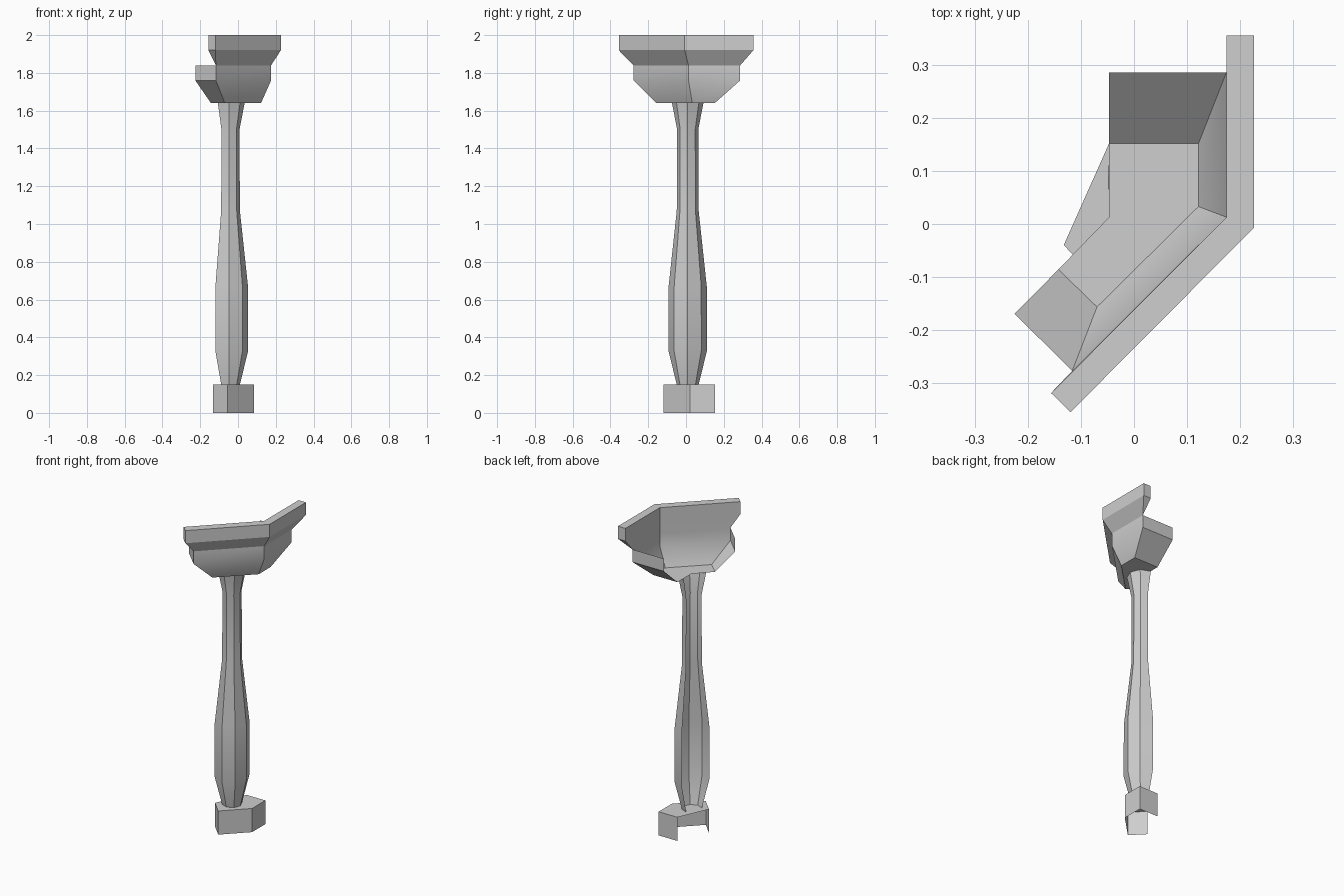
import bpy, bmesh, math

cube = bpy.data.objects.get("Cube")
if cube:
    bpy.data.objects.remove(cube, do_unlink=True)

GREY = (0.62, 0.62, 0.62, 1)
stone = bpy.data.materials.new("plain_grey")
stone.use_nodes = True
stone.diffuse_color = GREY
stone.node_tree.nodes["Principled BSDF"].inputs["Base Color"].default_value = GREY


def loft(name, sections, closed=False, floor=None, lid=False):
    """Skin (z, outline) sections; outlines run counter-clockwise from above."""
    bm = bmesh.new()
    rings = [[bm.verts.new((x, y, z)) for x, y in pts] for z, pts in sections]
    for low, high in zip(rings, rings[1:]):
        n = len(low)
        for i in range(n if closed else n - 1):
            j = (i + 1) % n
            bm.faces.new((low[i], low[j], high[j], high[i]))
    if floor is not None:
        extra = [bm.verts.new((x, y, sections[0][0])) for x, y in floor]
        bm.faces.new(list(reversed(rings[0] + extra)))
    if lid:
        bm.faces.new(rings[-1])
    bmesh.ops.remove_doubles(bm, verts=bm.verts, dist=0.0005)
    mesh = bpy.data.meshes.new(name)
    bm.to_mesh(mesh)
    bm.free()
    mesh.materials.append(stone)
    obj = bpy.data.objects.new(name, mesh)
    bpy.context.collection.objects.link(obj)
    bpy.ops.object.select_all(action="DESELECT")
    obj.select_set(True)
    bpy.context.view_layer.objects.active = obj
    bpy.ops.object.shade_smooth_by_angle(angle=math.radians(30))
    return obj


# Base block, open at the back and underneath
base = [(-.133, -.04), (-.055, -.12), (.085, .02), (.085, .153), (-.047, .153)]
loft("base_block", [(0, base), (.15, base)], lid=True)

# Column: part of an octagon with an open back
CENTRE = (-.048, .009)


def octagon(radius):
    angles = [math.radians(a) for a in range(-135, 91, 45)]
    return [(CENTRE[0] + radius * math.cos(a), CENTRE[1] + radius * math.sin(a))
            for a in angles]


profile = [(.15, .058), (.33, .102), (.67, .101), (1.07, .058), (1.5, .056), (1.64, .083)]
loft("column", [(z, octagon(r)) for z, r in profile])

# Hollow bracket that follows the bend
foot = [(-.143, -.086), (-.07, -.157), (.122, .033), (.122, .152), (-.047, .152)]
rim = [(-.226, -.17), (-.117, -.278), (.175, .013), (.175, .287), (-.047, .287)]
loft("bracket", [(1.64, foot), (1.76, rim), (1.84, rim)], floor=[(-.047, .013)])

# Bent top rail, its underside tapering to the bracket's outer edge
edge = rim[1:4]
outer = [(-.12, -.356), (.227, -.007), (.227, .357)]
inner = [(.175, .357), (.175, .013), (-.157, -.32)]
rail = outer + inner
loft("top_rail", [(1.84, edge + edge[::-1]), (1.92, rail), (2, rail)], closed=True, lid=True)
